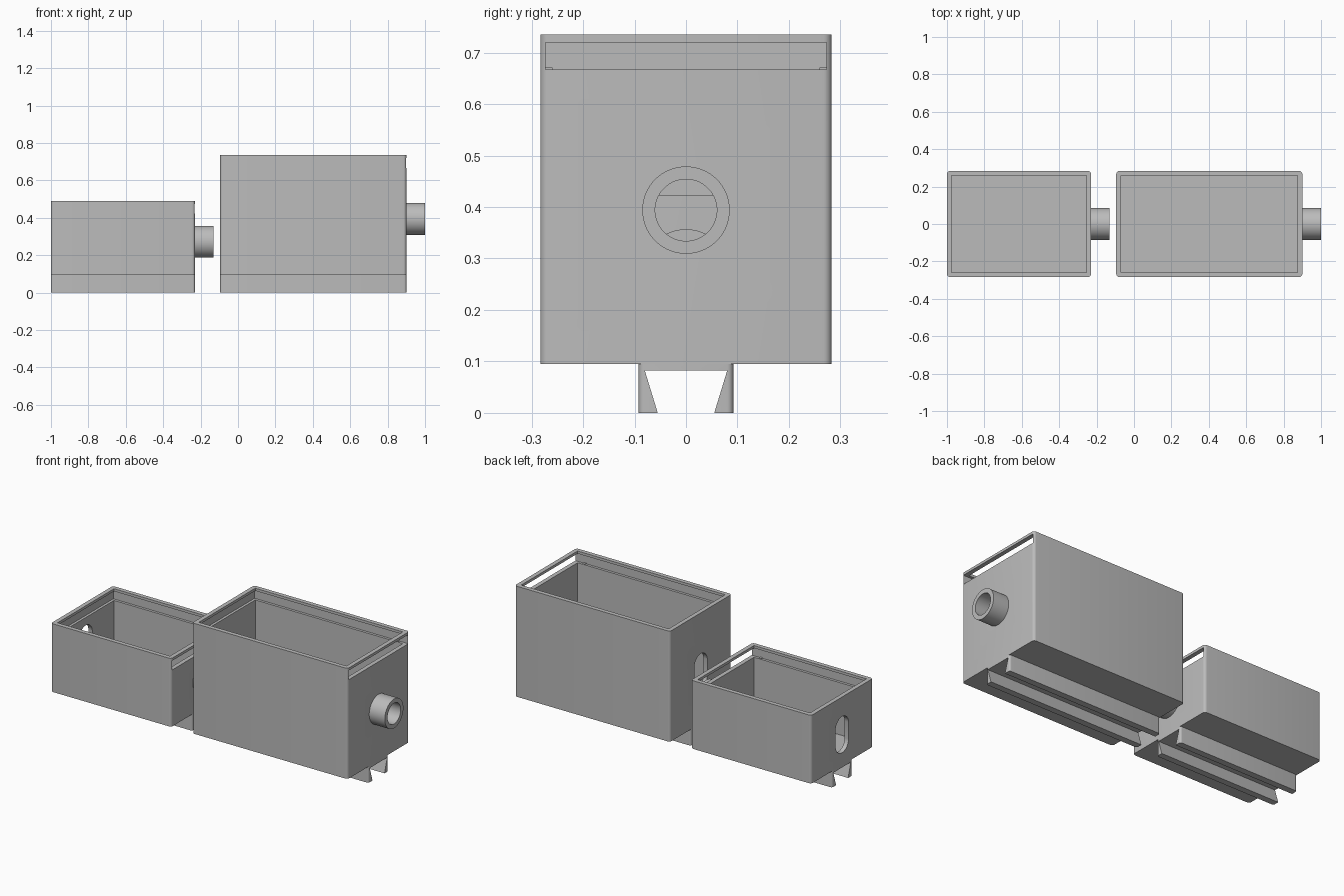
import bpy, bmesh, math
from mathutils import Matrix

if "Cube" in bpy.data.objects:
    bpy.data.objects.remove(bpy.data.objects["Cube"], do_unlink=True)

grey = bpy.data.materials.new("plain grey")
grey.use_nodes = True
grey.diffuse_color = (0.5, 0.5, 0.5, 1)
grey.node_tree.nodes["Principled BSDF"].inputs["Base Color"].default_value = (0.5, 0.5, 0.5, 1)

HALF = 0.283     # half depth of a box
WALL = 0.025
BASE = 0.095     # underside of the boxes
OUTER, BORE = 0.085, 0.06


def finish(name, bm):
    bmesh.ops.recalc_face_normals(bm, faces=bm.faces)
    mesh = bpy.data.meshes.new(name)
    bm.to_mesh(mesh)
    bm.free()
    mesh.materials.append(grey)
    obj = bpy.data.objects.new(name, mesh)
    bpy.context.collection.objects.link(obj)
    return obj


def block(name, x, y, z, radius=0):
    """Box from (min, max) pairs, with optional rounded upright edges."""
    bm = bmesh.new()
    bmesh.ops.create_cube(bm, size=1)
    for v in bm.verts:
        v.co = [r[0] if c < 0 else r[1] for c, r in zip(v.co, (x, y, z))]
    if radius:
        upright = [e for e in bm.edges
                   if abs(e.verts[0].co.z - e.verts[1].co.z) > 1e-4]
        bmesh.ops.bevel(bm, geom=upright, offset=radius, segments=5,
                        profile=0.5, affect='EDGES')
    return finish(name, bm)


def prism(name, x0, x1, outline):
    """Extrude a (y, z) outline along x."""
    bm = bmesh.new()
    face = bm.faces.new([bm.verts.new((x0, y, z)) for y, z in outline])
    ext = bmesh.ops.extrude_face_region(bm, geom=[face])
    moved = [g for g in ext["geom"] if isinstance(g, bmesh.types.BMVert)]
    bmesh.ops.translate(bm, verts=moved, vec=(x1 - x0, 0, 0))
    return finish(name, bm)


def rounded_slot(radius, z, stretch=0, n=48):
    """Circle outline, optionally stretched upright into a long hole."""
    pts = []
    for i in range(n):
        a = 2 * math.pi * (i + 0.5) / n
        s = math.sin(a)
        pts.append((radius * math.cos(a), z + radius * s + math.copysign(stretch, s)))
    return pts


def cut(obj, cutter):
    mod = obj.modifiers.new("cut", 'BOOLEAN')
    mod.operation = 'DIFFERENCE'
    mod.solver = 'EXACT'
    mod.object = cutter
    cutter.hide_render = True
    activate(obj)
    bpy.ops.object.modifier_apply(modifier=mod.name)
    bpy.data.objects.remove(cutter, do_unlink=True)


def activate(obj):
    bpy.ops.object.select_all(action='DESELECT')
    obj.select_set(True)
    bpy.context.view_layer.objects.active = obj


def smooth(obj):
    activate(obj)
    bpy.ops.object.shade_smooth_by_angle(angle=math.radians(30))


def container(label, x0, x1, top, spout_z):
    inner = HALF - WALL
    groove = (top - 0.068, top - 0.015)

    # Open box with floor
    body = block(label + "_box", (x0, x1), (-HALF, HALF), (BASE, top), 0.016)
    cut(body, block("cavity", (x0 + WALL, x1 - WALL), (-inner, inner),
                    (BASE + WALL, top + 0.1)))
    # Sliding lid groove, open at the spout end
    cut(body, block("lid_groove", (x0 + 0.01, x1 + 0.1),
                    (-HALF + 0.01, HALF - 0.01), groove))
    # Spout bore and the long hole at the other end
    cut(body, prism("bore", x1 - 0.06, x1 + 0.05, rounded_slot(BORE, spout_z)))
    cut(body, prism("long_hole", x0 - 0.05, x0 + 0.06,
                    rounded_slot(BORE, spout_z, 0.045)))
    smooth(body)

    # Lid catches on the groove ledge
    for side, s in (("left", 1), ("right", -1)):
        ys = sorted((s * (inner + 0.001), s * (HALF - 0.01)))
        block(label + "_lid_catch_" + side, (x1 - 0.07, x1 - 0.055), ys,
              (groove[0], groove[0] + 0.004))

    # Spout
    spout = prism(label + "_spout", x1 - 0.002, x1 + 0.1, rounded_slot(OUTER, spout_z))
    cut(spout, prism("spout_bore", x1 - 0.1, x1 + 0.2, rounded_slot(BORE, spout_z)))
    smooth(spout)

    # Dovetail rail underneath
    rail = block(label + "_rail", (x0, x1), (-0.092, 0.092), (0, BASE), 0.012)
    cut(rail, prism("channel", x0 - 0.1, x1 + 0.1,
                    [(-0.05, -0.016), (0.05, -0.016), (0.08, 0.082), (-0.08, 0.082)]))
    smooth(rail)


container("small", -1.0, -0.23, 0.49, 0.272)
container("large", -0.095, 0.9, 0.735, 0.394)
